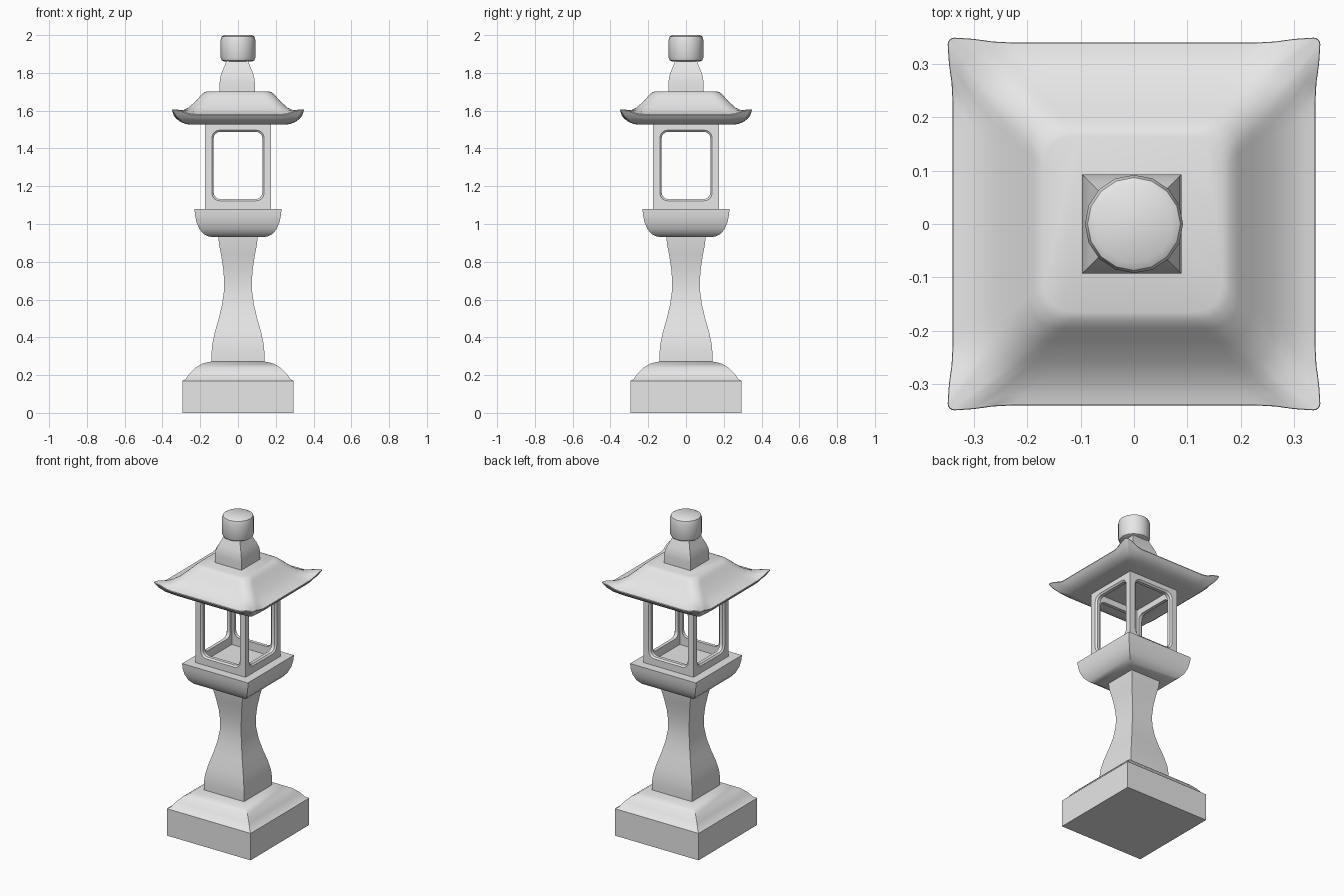
import bpy, bmesh, math
from mathutils import Matrix, Vector

old = bpy.data.objects.get("Cube")
if old:
    bpy.data.objects.remove(old, do_unlink=True)

stone = bpy.data.materials.new("pale grey stone")
stone.use_nodes = True
stone.diffuse_color = (0.8, 0.8, 0.8, 1)
stone.node_tree.nodes["Principled BSDF"].inputs["Base Color"].default_value = (0.8, 0.8, 0.8, 1)


def outline(hx, hy, r, side=1, arc=4):
    """Points of a rounded rectangle, counter-clockwise; radius 0 is a plain rectangle."""
    pts = []
    for k, (sx, sy) in enumerate([(1, 1), (-1, 1), (-1, -1), (1, -1)]):
        for i in range(arc + 1):
            a = math.pi / 2 * (k + i / arc)
            pts.append(Vector((sx * (hx - r) + r * math.cos(a), sy * (hy - r) + r * math.sin(a), 0)))
    if side == 1:
        return pts
    # extra points along the straight sides
    full = []
    for i, p in enumerate(pts):
        full.append(p)
        if i % (arc + 1) == arc:
            q = pts[(i + 1) % len(pts)]
            full += [p.lerp(q, j / side) for j in range(1, side)]
    return full


def loft(name, rings, closed=False, copies=1):
    """Skin a stack of rings, capped at both ends or closed into a loop."""
    bm = bmesh.new()
    rows = [[bm.verts.new(p) for p in ring] for ring in rings]
    pairs = list(zip(rows, rows[1:]))
    if closed:
        pairs.append((rows[-1], rows[0]))
    else:
        bm.faces.new(rows[0][::-1])
        bm.faces.new(rows[-1])
    n = len(rows[0])
    for a, b in pairs:
        for i in range(n):
            j = (i + 1) % n
            bm.faces.new((a[i], a[j], b[j], b[i]))
    bmesh.ops.remove_doubles(bm, verts=bm.verts[:], dist=1e-5)
    bmesh.ops.recalc_face_normals(bm, faces=bm.faces[:])
    mesh = bpy.data.meshes.new(name)
    bm.to_mesh(mesh)
    bm.free()
    mesh.materials.append(stone)
    for c in range(copies):
        ob = bpy.data.objects.new(name, mesh)
        ob.matrix_world = Matrix.Rotation(c * math.pi / 2, 4, "Z")
        bpy.context.collection.objects.link(ob)
    bpy.ops.object.select_all(action="DESELECT")
    ob.select_set(True)
    bpy.context.view_layer.objects.active = ob
    bpy.ops.object.shade_smooth_by_angle(angle=math.radians(35))
    return ob


def stack(name, profile, round_plan=False):
    """Square (or round) solid from a profile of half width and height."""
    return loft(name, [[p + Vector((0, 0, z)) for p in outline(h, h, h if round_plan else 0)]
                       for h, z in profile])


# Base block with curved shoulder
stack("base", [(.293, 0), (.293, .17), (.278, .178), (.255, .21), (.225, .24),
               (.19, .26), (.155, .27), (.13, .272)])

# Waisted stem
stack("stem", [(.14, .265), (.14, .32), (.136, .365), (.122, .43), (.102, .5), (.085, .57),
               (.075, .64), (.073, .7), (.079, .77), (.09, .84), (.1, .89), (.105, .94)])

# Bowl-shaped platform
stack("platform", [(.13, .93), (.157, .934), (.182, .947), (.204, .972),
                   (.22, 1.01), (.228, 1.05), (.23, 1.08)])


# Four window frames, mitred at the corners
def frame_ring(hx, hz, r, y):
    return [Vector((p.x, y, p.y + 1.31)) for p in outline(hx, hz, r)]


loft("window_frame", [frame_ring(.175, .23, 0, -.175), frame_ring(.138, .187, .04, -.175),
                      frame_ring(.129, .178, .035, -.166), frame_ring(.129, .178, .035, -.145),
                      frame_ring(.145, .23, 0, -.145)], closed=True, copies=4)


# Roof with swept-up corners
def roof_ring(h, z, r, lift, bulge):
    ring = []
    for p in outline(h, h, r, side=20):
        u = min(abs(p.x), abs(p.y)) / h
        t = max(0, min(1, (u - .7) / .25))
        t = t * t * (3 - 2 * t)
        ring.append(Vector((p.x * (1 + bulge * t), p.y * (1 + bulge * t), z + lift * t)))
    return ring


loft("roof", [roof_ring(*s) for s in [
    (.25, 1.526, .02, 0, 0), (.275, 1.529, .02, 0, 0), (.305, 1.541, .015, .004, 0),
    (.328, 1.558, .012, .016, .01), (.34, 1.575, .012, .028, .027),
    (.339, 1.58, .012, .027, .027), (.32, 1.584, .025, .02, .01), (.295, 1.594, .04, .008, 0),
    (.26, 1.617, .05, 0, 0), (.22, 1.655, .05, 0, 0), (.195, 1.682, .05, 0, 0),
    (.18, 1.696, .05, 0, 0), (.165, 1.702, .05, 0, 0)]])

# Finial: square neck and round cap
neck = stack("finial_neck", [(.093, 1.69), (.093, 1.75), (.089, 1.78), (.079, 1.81),
                             (.066, 1.84), (.055, 1.87)])
neck.location.x = -.004
stack("finial_cap", [(.072, 1.86), (.086, 1.866), (.092, 1.88), (.092, 1.975),
                     (.087, 1.992), (.073, 2)], round_plan=True)
